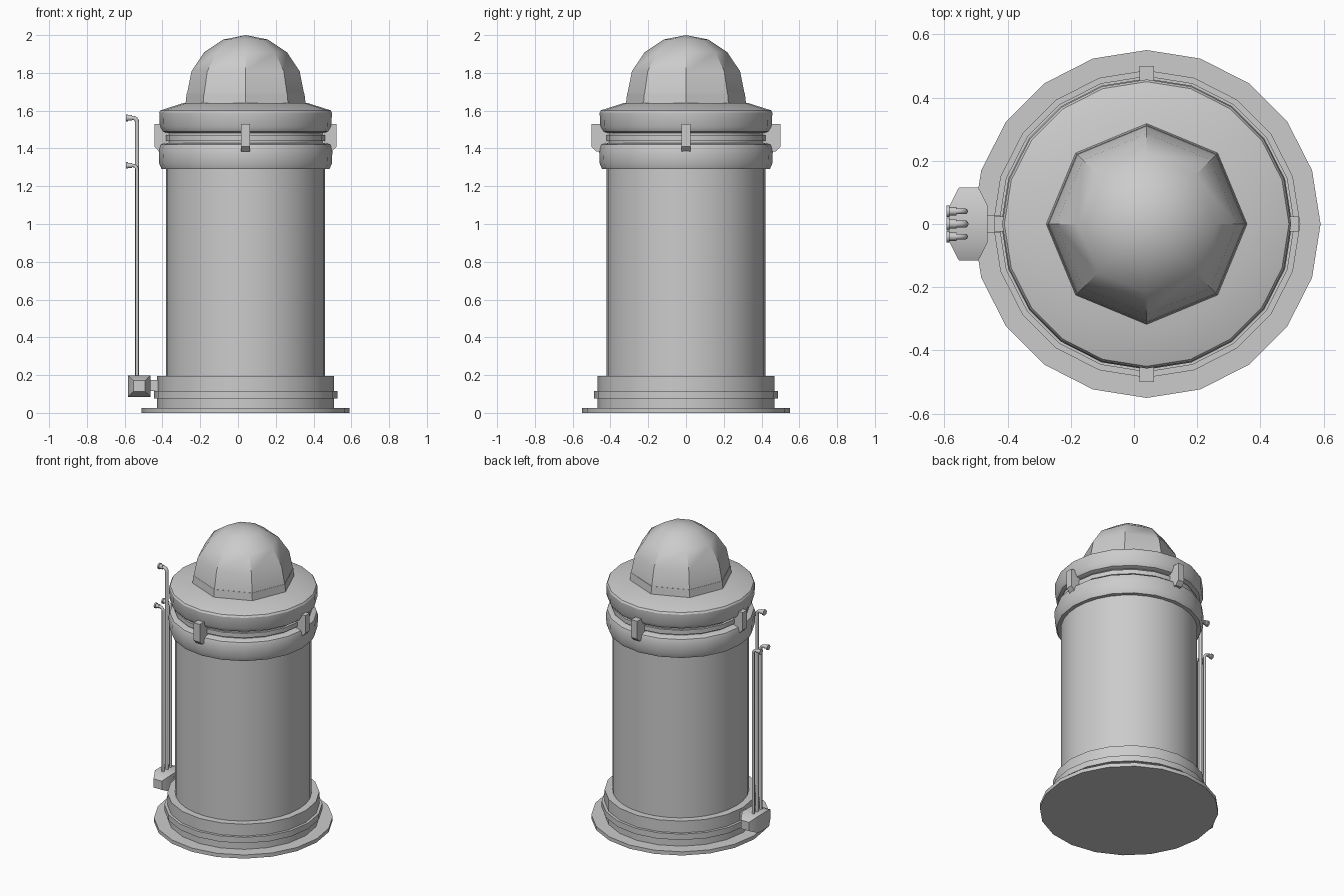
import bpy, bmesh
from math import sin, cos, pi, radians
from mathutils import Matrix, Vector

cube = bpy.data.objects.get("Cube")
if cube:
    bpy.data.objects.remove(cube, do_unlink=True)

CX = 0.04  # axis of the tower

grey = bpy.data.materials.new("plain grey")
grey.use_nodes = True
colour = (0.6, 0.6, 0.6, 1)
grey.diffuse_color = colour
grey.node_tree.nodes["Principled BSDF"].inputs["Base Color"].default_value = colour


def finish(name, bm, angle=30):
    """Turn a bmesh into a shaded, coloured object."""
    bmesh.ops.remove_doubles(bm, verts=bm.verts, dist=1e-5)
    bmesh.ops.recalc_face_normals(bm, faces=bm.faces)
    mesh = bpy.data.meshes.new(name)
    bm.to_mesh(mesh)
    bm.free()
    mesh.materials.append(grey)
    obj = bpy.data.objects.new(name, mesh)
    bpy.context.collection.objects.link(obj)
    bpy.ops.object.select_all(action='DESELECT')
    obj.select_set(True)
    bpy.context.view_layer.objects.active = obj
    bpy.ops.object.shade_smooth_by_angle(angle=radians(angle))
    return obj


def lathe(name, profile, sides=20):
    """Revolve (radius, height) points into a capped solid."""
    bm = bmesh.new()
    rings = []
    for r, z in profile:
        rings.append([bm.verts.new((CX + r * cos(2 * pi * i / sides),
                                    r * sin(2 * pi * i / sides), z))
                      for i in range(sides)])
    for low, high in zip(rings, rings[1:]):
        for i in range(sides):
            j = (i + 1) % sides
            bm.faces.new((low[i], low[j], high[j], high[i]))
    bm.faces.new(rings[0][::-1])
    bm.faces.new(rings[-1])
    return finish(name, bm)


def prism(name, outline, width, matrix):
    """Extrude an (x, z) outline along y, centred, then place it."""
    bm = bmesh.new()
    face = bm.faces.new([bm.verts.new((x, -width / 2, z)) for x, z in outline])
    new = bmesh.ops.extrude_face_region(bm, geom=[face])["geom"]
    bmesh.ops.translate(bm, vec=(0, width, 0),
                        verts=[v for v in new if isinstance(v, bmesh.types.BMVert)])
    bm.transform(matrix)
    return finish(name, bm)


# Stepped base
lathe("ground_flange", [(0.55, 0), (0.55, 0.025)])
lathe("base_lower_step", [(0.468, 0.02), (0.468, 0.075)])
lathe("base_middle_step", [(0.486, 0.075), (0.486, 0.115)])
lathe("base_upper_step", [(0.468, 0.115), (0.468, 0.195)])

# Main body
lathe("body", [(0.42, 0.19), (0.42, 1.43)], 32)

# Collar, neck and lid
lathe("collar", [(0.42, 1.29), (0.445, 1.292), (0.457, 1.32), (0.46, 1.395),
                 (0.452, 1.42), (0.425, 1.43)])
lathe("neck", [(0.41, 1.42), (0.41, 1.49)])
lathe("neck_ring", [(0.425, 1.44), (0.425, 1.47)])
lathe("lid", [(0.42, 1.482), (0.44, 1.49), (0.455, 1.515), (0.457, 1.59),
              (0.45, 1.602), (0.33, 1.64)])

# Eight-sided dome on a low curb
lathe("dome_curb", [(0.318, 1.635), (0.312, 1.69)], 8)
dome_profile = [(0.31 * cos(a * pi / 16), 1.69 + 0.31 * sin(a * pi / 16))
                for a in range(0, 8, 2)]
lathe("dome", dome_profile + [(0.0, 2.0)], 8)

# Four clamps around the lid joint
for i, side in enumerate(("left", "back", "right", "front")):
    reach = 0.5 if i % 2 else 0.482
    clamp = [(0.40, 1.53), (reach, 1.53), (reach, 1.41),
             (reach - 0.025, 1.385), (0.40, 1.385)]
    place = Matrix.Translation((CX, 0, 0)) @ Matrix.Rotation(i * pi / 2, 4, 'Z')
    prism("clamp_" + side, clamp, 0.046, place)

# Junction box with tapered ends, and its link to the base
bm = bmesh.new()
rings = []
for y, s in ((-0.115, 0.031), (-0.058, 0.06), (0.058, 0.06), (0.115, 0.031)):
    rings.append([bm.verts.new((-0.523 + sx * s, y, 0.142 + sz * s * 0.95))
                  for sx, sz in ((-1, -1), (1, -1), (1, 1), (-1, 1))])
for a, b in zip(rings, rings[1:]):
    for i in range(4):
        bm.faces.new((a[i], a[(i + 1) % 4], b[(i + 1) % 4], b[i]))
bm.faces.new(rings[0])
bm.faces.new(rings[-1])
finish("junction_box", bm)
prism("box_link", [(-0.48, 0.115), (-0.41, 0.115), (-0.41, 0.175), (-0.48, 0.175)],
      0.055, Matrix.Identity(4))

# Three bent pipes with flanged nozzles
PX, BEND, SIDES = -0.534, 0.024, 10
for name, y, top, r in (("front", -0.04, 1.31, 0.009), ("middle", 0, 1.562, 0.011),
                        ("back", 0.04, 1.31, 0.009)):
    path = [(PX, 0.18, 0)]
    for k in range(5):
        t = k * pi / 8
        path.append((PX - BEND + BEND * cos(t), top - BEND + BEND * sin(t), t))
    path.append((-0.585, top, pi / 2))
    bm = bmesh.new()
    rings = []
    for x, z, t in path:
        out = Vector((cos(t), 0, sin(t)))
        rings.append([bm.verts.new(Vector((x, y, z)) + out * r * cos(2 * pi * i / SIDES)
                                   + Vector((0, r * sin(2 * pi * i / SIDES), 0)))
                      for i in range(SIDES)])
    for a, b in zip(rings, rings[1:]):
        for i in range(SIDES):
            j = (i + 1) % SIDES
            bm.faces.new((a[i], a[j], b[j], b[i]))
    bm.faces.new(rings[0])
    bm.faces.new(rings[-1])
    finish("pipe_" + name, bm, 40)

    bm = bmesh.new()
    for x, radius, depth in ((-0.588, r + 0.009, 0.01), (-0.573, r + 0.004, 0.022)):
        bmesh.ops.create_cone(
            bm, cap_ends=True, segments=SIDES, radius1=radius, radius2=radius, depth=depth,
            matrix=Matrix.Translation((x, y, top)) @ Matrix.Rotation(pi / 2, 4, 'Y'))
    finish("nozzle_" + name, bm, 40)
